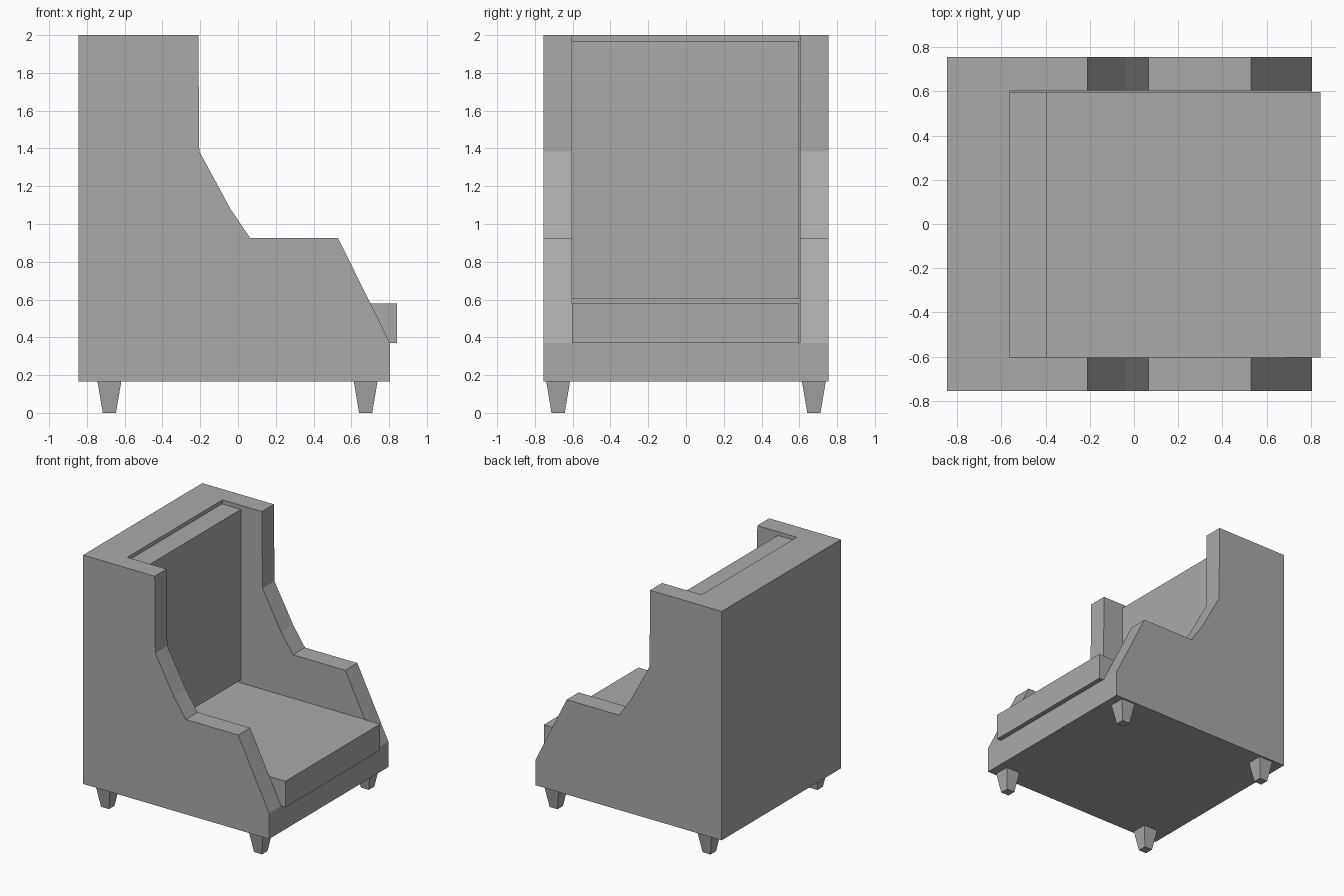
import bpy
import bmesh

cube = bpy.data.objects.get("Cube")
if cube:
    bpy.data.objects.remove(cube, do_unlink=True)

grey = bpy.data.materials.new("grey")
grey.use_nodes = True
colour = (0.4, 0.4, 0.4, 1)
grey.diffuse_color = colour
grey.node_tree.nodes["Principled BSDF"].inputs["Base Color"].default_value = colour


def finish(name, bm):
    bmesh.ops.recalc_face_normals(bm, faces=bm.faces)
    mesh = bpy.data.meshes.new(name)
    bm.to_mesh(mesh)
    bm.free()
    mesh.materials.append(grey)
    obj = bpy.data.objects.new(name, mesh)
    bpy.context.collection.objects.link(obj)
    return obj


def extrude_profile(name, profile, y0, y1):
    """Extrude an (x, z) outline from y0 to y1."""
    bm = bmesh.new()
    face = bm.faces.new([bm.verts.new((x, y0, z)) for x, z in profile])
    moved = bmesh.ops.extrude_face_region(bm, geom=[face])["geom"]
    verts = [v for v in moved if isinstance(v, bmesh.types.BMVert)]
    bmesh.ops.translate(bm, verts=verts, vec=(0, y1 - y0, 0))
    return finish(name, bm)


def box(name, x0, x1, y0, y1, z0, z1):
    return extrude_profile(name, [(x0, z0), (x1, z0), (x1, z1), (x0, z1)], y0, y1)


BACK, FRONT, SIDE, INNER = -0.845, 0.805, 0.755, 0.603
BOTTOM, SEAT, TOP = 0.165, 0.37, 2.0
BACK_FACE = -0.56

# Winged shell: a stepped outline, hollowed between the two sides
wing = [(BACK, BOTTOM), (FRONT, BOTTOM), (FRONT, SEAT), (0.53, 0.925),
        (0.065, 0.925), (-0.04, 1.08), (-0.205, 1.385), (-0.21, TOP), (BACK, TOP)]
shell = extrude_profile("chair_shell", wing, -SIDE, SIDE)
cutter = box("seat_cutter", BACK_FACE, 1.2, -INNER, INNER, SEAT, 2.4)
cutter.hide_render = True
cut = shell.modifiers.new("hollow", "BOOLEAN")
cut.operation = "DIFFERENCE"
cut.solver = "EXACT"
cut.object = cutter

# Apply the cut and drop the cutter
bpy.context.view_layer.update()
graph = bpy.context.evaluated_depsgraph_get()
hollowed = bpy.data.meshes.new_from_object(shell.evaluated_get(graph))
shell.modifiers.clear()
shell.data = hollowed
bpy.data.objects.remove(cutter, do_unlink=True)

# Cushions
box("seat_cushion", BACK_FACE, 0.843, -INNER, 0.597, SEAT, 0.58)
box("back_cushion", BACK_FACE, -0.393, -INNER, 0.597, 0.603, 1.97)

# Tapered square legs
for x, end in ((-0.681, "back"), (0.676, "front")):
    for y, side in ((-0.677, "right"), (0.677, "left")):
        bm = bmesh.new()
        bmesh.ops.create_cube(bm, size=1)
        for v in bm.verts:
            width = 0.125 if v.co.z > 0 else 0.07
            v.co = (x + v.co.x * width, y + v.co.y * width, (v.co.z + 0.5) * BOTTOM)
        finish(f"{end}_{side}_leg", bm)
